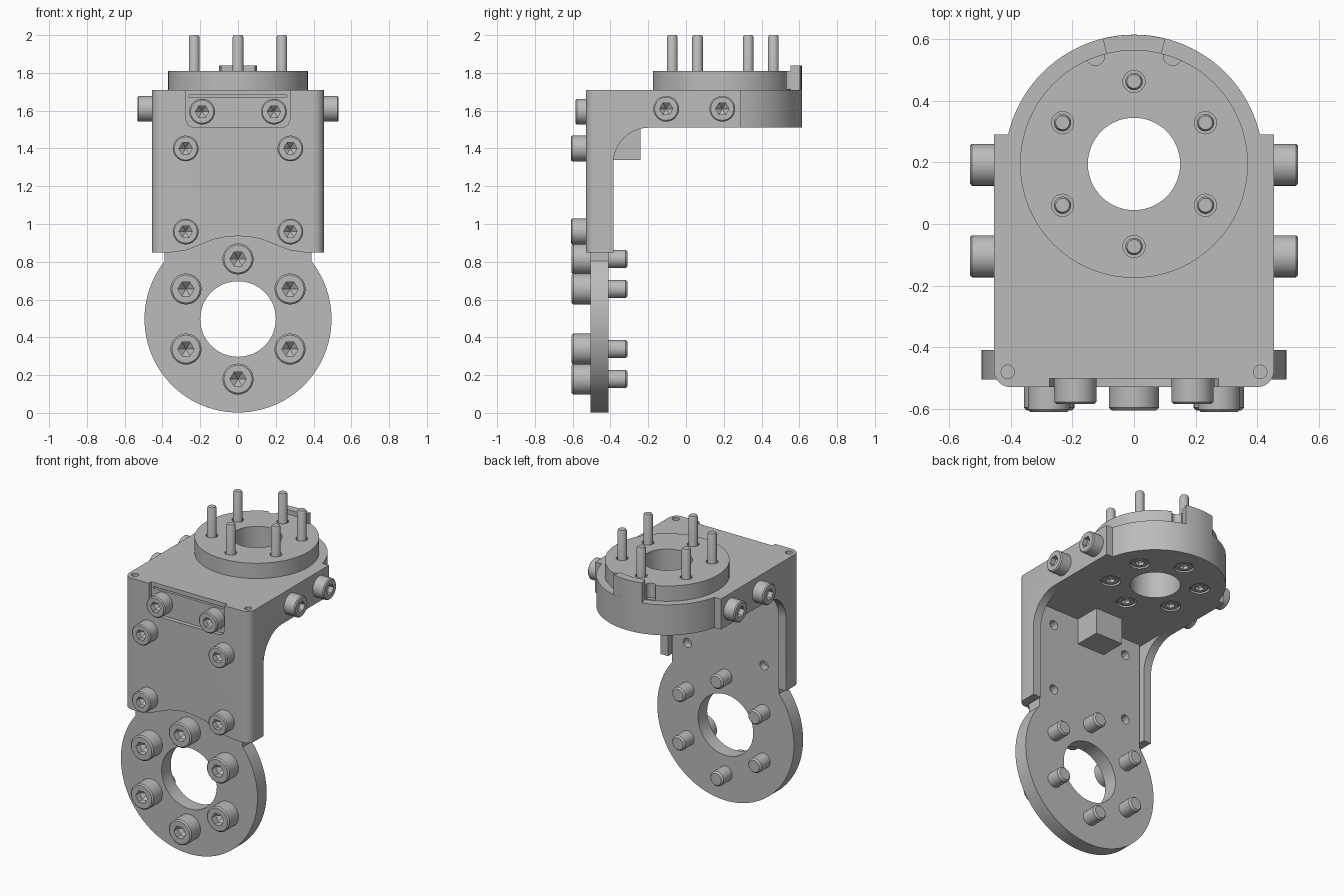
import bpy, bmesh, math
from mathutils import Vector

if "Cube" in bpy.data.objects:
    bpy.data.objects.remove(bpy.data.objects["Cube"])

metal = bpy.data.materials.new("light_grey_metal")
metal.use_nodes = True
metal.diffuse_color = (0.5, 0.5, 0.5, 1)
metal.node_tree.nodes["Principled BSDF"].inputs["Base Color"].default_value = (0.5, 0.5, 0.5, 1)
parts, cutters = [], []
HUB = Vector((0, 0.195, 0))      # axis of the upper flange
RING = Vector((0, 0, 0.497))     # axis of the lower ring


def make(name, bm, cutter=False):
    bmesh.ops.recalc_face_normals(bm, faces=bm.faces)
    mesh = bpy.data.meshes.new(name)
    bm.to_mesh(mesh)
    bm.free()
    mesh.materials.append(metal)
    ob = bpy.data.objects.new(name, mesh)
    bpy.context.collection.objects.link(ob)
    ob.hide_render = cutter
    (cutters if cutter else parts).append(ob)
    return ob


def aim(ob, loc, axis):
    ob.location = loc
    ob.rotation_euler = Vector(axis).to_track_quat('Z', 'Y').to_euler()
    return ob


def lathe(name, profile, sides=48, cutter=False):
    """Closed solid of (radius, height) points turned about z."""
    bm = bmesh.new()
    rings = []
    for r, z in profile:
        rings.append([bm.verts.new((r * math.cos(a), r * math.sin(a), z))
                      for a in (math.tau * i / sides for i in range(sides))])
    for lo, hi in zip(rings, rings[1:]):
        for i in range(sides):
            j = (i + 1) % sides
            bm.faces.new((lo[i], lo[j], hi[j], hi[i]))
    bm.faces.new(rings[0])
    bm.faces.new(rings[-1])
    return make(name, bm, cutter)


def prism(name, outline, to3d, depth, cutter=False):
    """Extrude a 2D outline along a vector."""
    bm = bmesh.new()
    face = bm.faces.new([bm.verts.new(to3d(*p)) for p in outline])
    ext = bmesh.ops.extrude_face_region(bm, geom=[face])
    bmesh.ops.translate(bm, vec=depth, verts=[g for g in ext["geom"] if isinstance(g, bmesh.types.BMVert)])
    return make(name, bm, cutter)


def box(name, x, y, z, cutter=False):
    return prism(name, [(x[0], y[0]), (x[1], y[0]), (x[1], y[1]), (x[0], y[1])],
                 lambda a, b: (a, b, z[0]), (0, 0, z[1] - z[0]), cutter)


def boolean(ob, others, op='DIFFERENCE'):
    bpy.context.view_layer.update()
    for other in others:
        mod = ob.modifiers.new("bool", 'BOOLEAN')
        mod.operation, mod.solver, mod.object = op, 'EXACT', other
        bpy.context.view_layer.objects.active = ob
        bpy.ops.object.modifier_apply(modifier=mod.name)


def bolt(name, loc, axis, r, h, shaft_r, shaft_len):
    """Socket-head screw whose head rises from loc along axis."""
    c = r * 0.1
    ob = lathe(name, [(shaft_r * 0.8, -shaft_len), (shaft_r, -shaft_len + 0.01), (shaft_r, 0),
                      (r, 0), (r, h - c), (r - c, h)], 32)
    s = r * 0.52
    socket = lathe("socket_cutter", [(0.002, h * 0.25), (s, h * 0.6), (s, h + 0.02)], 6, True)
    boolean(ob, [socket])
    return aim(ob, loc, axis)


# Housing: bent side profile with a filleted inner corner and rounded front edges
fillet = [(-0.195 - 0.19 * math.cos(a), 1.32 + 0.19 * math.sin(a))
          for a in (math.pi / 2 * i / 12 for i in range(13))]
profile = [(-0.53, 0.85), (-0.385, 0.85)] + fillet + [(0.29, 1.51), (0.29, 1.71), (-0.53, 1.71)]
housing = prism("housing", profile, lambda y, z: (-0.455, y, z), (0.91, 0, 0))
bm = bmesh.new()
bm.from_mesh(housing.data)
front = [e for e in bm.edges if all(v.co.y < -0.529 for v in e.verts)
         and abs(e.verts[0].co.x - e.verts[1].co.x) < 0.01]
bmesh.ops.bevel(bm, geom=front, offset=0.055, segments=6, profile=0.5, affect='EDGES')
bm.to_mesh(housing.data)
bm.free()

cavity = box("cavity_cutter", (-0.4, 0.4), (-0.505, 0.8), (0.7, 1.51), True)
arch = prism("arch_cutter", [(-0.35, 0.8), (-0.35, 0.85), (-0.27, 0.862), (-0.2, 0.89), (-0.13, 0.918),
                             (-0.06, 0.933), (0, 0.936), (0.06, 0.933), (0.13, 0.918), (0.2, 0.89),
                             (0.27, 0.862), (0.35, 0.85), (0.35, 0.8)],
             lambda x, z: (x, -0.6, z), (0, 0.11, 0), True)
recess = prism("recess_cutter", [(-0.275, 1.8), (-0.275, 1.55), (-0.262, 1.522), (-0.235, 1.51),
                                 (0.235, 1.51), (0.262, 1.522), (0.275, 1.55), (0.275, 1.8)],
               lambda x, z: (x, -0.6, z), (0, 0.098, 0), True)
slot = box("slot_cutter", (-0.26, 0.26), (-0.6, -0.48), (1.672, 1.682), True)
hub_disc = lathe("hub_disc", [(0.42, 1.51), (0.42, 1.71)], 96, True)
hub_disc.location = HUB
boolean(housing, [cavity, arch, recess, slot])
boolean(housing, [hub_disc], 'UNION')
corner_pits = [lathe("corner_pit_cutter", [(0.022, 1.66), (0.022, 1.8)], 16, True) for _ in range(2)]
for pit, side in zip(corner_pits, (-1, 1)):
    pit.location = (side * 0.41, -0.48, 0)
boolean(housing, corner_pits)

# Raised flange with two relief notches
flange = lathe("upper_flange", [(0.37, 1.71), (0.37, 1.81)], 96)
flange.location = HUB
notches = []
for side in (-1, 1):
    notch = lathe("notch_cutter", [(0.03, 1.715), (0.03, 1.9)], 24, True)
    notch.location = (side * 0.125, 0.545, 0)
    notches.append(notch)
boolean(flange, notches)

# Locating tab at the back of the flange
arc = [math.radians(90 + t) for t in (-14, -7, 0, 7, 14)]
prism("locating_tab", [(0.42 * math.cos(a), HUB.y + 0.42 * math.sin(a)) for a in arc]
      + [(0.369 * math.cos(a), HUB.y + 0.369 * math.sin(a)) for a in reversed(arc)],
      lambda x, y: (x, y, 1.705), (0, 0, 0.135))

# Lower bracket plate: ring with an upright tongue
plate = lathe("ring_plate", [(0.495, 0.41), (0.495, 0.505)], 96)
aim(plate, RING, (0, -1, 0))
tongue = box("tongue_cutter", (-0.388, 0.388), (-0.505, -0.41), (0.79, 1.51), True)
boolean(plate, [tongue], 'UNION')
bore = lathe("ring_bore_cutter", [(0.2, 0.3), (0.2, 0.6)], 64, True)
boolean(plate, [aim(bore, RING, (0, -1, 0))])

# Centre bore through housing and flange
hub_bore = lathe("hub_bore_cutter", [(0.15, 1.4), (0.15, 1.9)], 64, True)
hub_bore.location = HUB
boolean(housing, [hub_bore])
boolean(flange, [hub_bore])

# Stop block under the housing
box("stop_block", (-0.11, 0.09), (-0.41, -0.24), (1.34, 1.515))

# Six screws in each circle
for i in range(6):
    a = math.radians(90 + 60 * i)
    c, s = math.cos(a), math.sin(a)
    at = HUB + Vector((0.268 * c, 0.268 * s, 0))
    well = lathe("well_cutter", [(0.06, 1.4), (0.06, 1.56), (0.036, 1.56), (0.036, 1.9)], 24, True)
    well.location = at
    boolean(housing, [well])
    boolean(flange, [well])
    bolt(f"flange_screw_{i}", at + Vector((0, 0, 1.56)), (0, 0, -1), 0.054, 0.046, 0.028, 0.44)
    bolt(f"ring_screw_{i}", RING + Vector((0.318 * c, -0.505, 0.318 * s)), (0, -1, 0),
         0.082, 0.1, 0.048, 0.195)

# Mirrored screws on the front and sides
for side, tag in ((-1, "right"), (1, "left")):
    for z in (0.96, 1.4):
        hole = lathe("plate_hole_cutter", [(0.03, 0.4), (0.03, 0.46)], 24, True)
        boolean(plate, [aim(hole, (side * 0.277, 0, z), (0, -1, 0))])
        bolt(f"front_screw_{tag}_{z}", (side * 0.277, -0.53, z), (0, -1, 0), 0.068, 0.08, 0.03, 0.05)
    bolt(f"top_front_screw_{tag}", (side * 0.19, -0.502, 1.595), (0, -1, 0), 0.068, 0.083, 0.03, 0.05)
    for y in (-0.105, 0.192):
        bolt(f"side_screw_{tag}_{y}", (side * 0.453, y, 1.61), (side, 0, 0), 0.068, 0.08, 0.03, 0.05)

for ob in cutters:
    bpy.data.objects.remove(ob)
bpy.ops.object.select_all(action='DESELECT')
for ob in parts:
    ob.select_set(True)
bpy.context.view_layer.objects.active = housing
bpy.ops.object.shade_smooth_by_angle(angle=math.radians(30))
